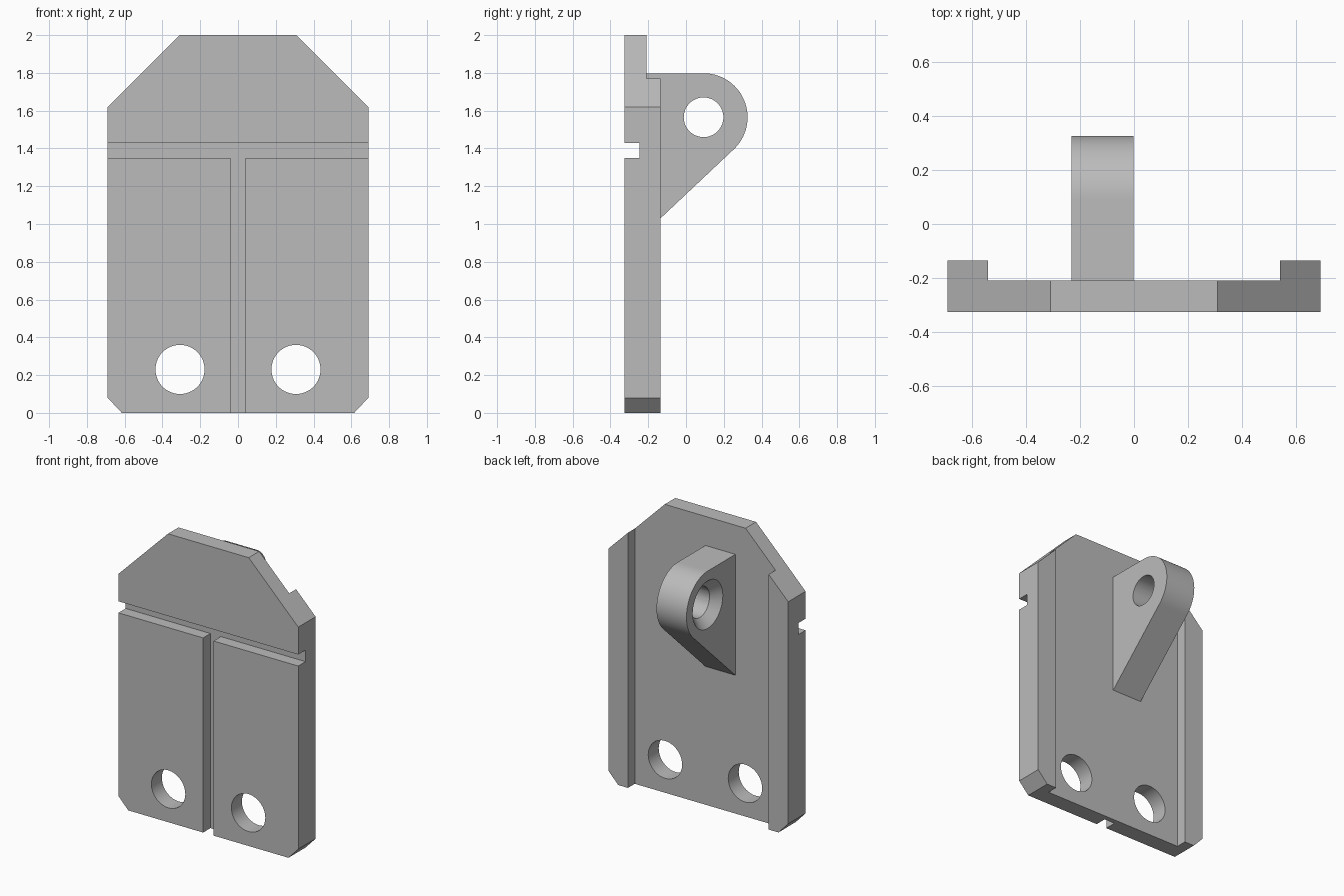
import bpy, bmesh, math
from mathutils import Vector

cube = bpy.data.objects.get("Cube")
if cube:
    bpy.data.objects.remove(cube, do_unlink=True)

grey = bpy.data.materials.new("plain grey")
grey.use_nodes = True
colour = (0.5, 0.5, 0.5, 1)
grey.diffuse_color = colour
grey.node_tree.nodes["Principled BSDF"].inputs["Base Color"].default_value = colour


def prism(name, points, place, sweep):
    """Extrude a flat outline; place maps each 2D point into space."""
    bm = bmesh.new()
    face = bm.faces.new([bm.verts.new(place(a, b)) for a, b in points])
    new = bmesh.ops.extrude_face_region(bm, geom=[face])["geom"]
    moved = [v for v in new if isinstance(v, bmesh.types.BMVert)]
    bmesh.ops.translate(bm, verts=moved, vec=Vector(sweep))
    bmesh.ops.recalc_face_normals(bm, faces=bm.faces)
    mesh = bpy.data.meshes.new(name)
    bm.to_mesh(mesh)
    bm.free()
    obj = bpy.data.objects.new(name, mesh)
    bpy.context.collection.objects.link(obj)
    mesh.materials.append(grey)
    return obj


def box(x0, x1, y0, y1, z0, z1):
    corners = [(x0, z0), (x1, z0), (x1, z1), (x0, z1)]
    return prism("cutter", corners, lambda x, z: (x, y0, z), (0, y1 - y0, 0))


def cone(r1, r2, depth, location, rotation):
    bpy.ops.mesh.primitive_cone_add(vertices=64, radius1=r1, radius2=r2, depth=depth,
                                    location=location, rotation=rotation)
    obj = bpy.context.object
    obj.data.materials.append(grey)
    return obj


def cut(target, cutter):
    cutter.hide_render = True
    mod = target.modifiers.new("cut", "BOOLEAN")
    mod.operation = "DIFFERENCE"
    mod.solver = "EXACT"
    mod.object = cutter
    bpy.context.view_layer.objects.active = target
    bpy.ops.object.modifier_apply(modifier=mod.name)
    bpy.data.objects.remove(cutter, do_unlink=True)


FRONT, WEB, RAIL = -0.325, -0.21, -0.135

# Plate with clipped corners
half = [(0.615, 0), (0.69, 0.08), (0.69, 1.62), (0.31, 2)]
outline = half + [(-x, z) for x, z in reversed(half)]
plate = prism("plate", outline, lambda x, z: (x, FRONT, z), (0, RAIL - FRONT, 0))

# Recess between the side rails
cut(plate, box(-0.54, 0.54, WEB, 0.1, -0.1, 2.1))
# T-shaped grooves on the front
cut(plate, box(-0.8, 0.8, -0.5, -0.245, 1.35, 1.43))
cut(plate, box(-0.04, 0.04, -0.5, -0.245, -0.1, 1.39))
# Mounting holes
for side in (-1, 1):
    cut(plate, cone(0.13, 0.13, 1, (side * 0.307, -0.3, 0.23), (math.pi / 2, 0, 0)))

# Lug: round nose with a sloping underside
cy, cz, r = 0.093, 1.565, 0.233
foot = Vector((RAIL, 1.03))
to_centre = Vector((cy, cz)) - foot
slope = math.atan2(to_centre.y, to_centre.x) - math.asin(r / to_centre.length)
start, end, steps = math.pi / 2, slope - math.pi / 2, 40
profile = []
for i in range(steps + 1):
    a = start + (end - start) * i / steps
    profile.append((cy + r * math.cos(a), cz + r * math.sin(a)))
root = WEB - 0.01
profile += [(root, foot.y + (root - foot.x) * math.tan(slope)), (root, cz + r)]
lug = prism("lug", profile, lambda y, z: (-0.232, y, z), (0.23, 0, 0))

# Pin hole, countersunk on one side
turn = (0, math.pi / 2, 0)
cut(lug, cone(0.105, 0.105, 1, (-0.1, cy, cz), turn))
cut(lug, cone(0.185, 0.095, 0.09, (-0.207, cy, cz), turn))

for obj in (plate, lug):
    bpy.ops.object.select_all(action="DESELECT")
    obj.select_set(True)
    bpy.context.view_layer.objects.active = obj
    bpy.ops.object.shade_smooth_by_angle(angle=math.radians(25))
